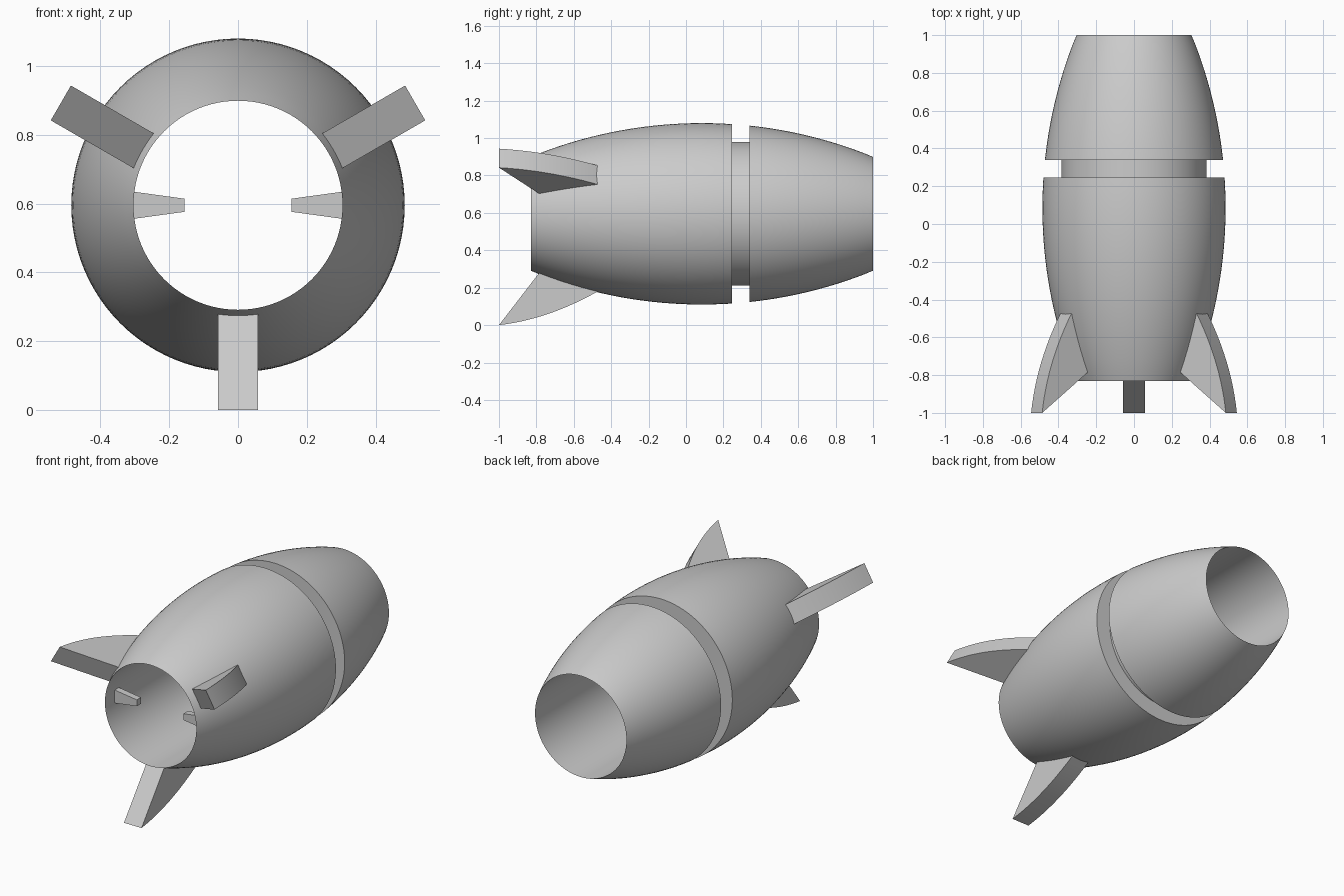
import bpy, bmesh
from math import sqrt, tau, radians
from mathutils import Matrix, Vector

cube = bpy.data.objects.get("Cube")
if cube:
    bpy.data.objects.remove(cube, do_unlink=True)

AXIS_Z = 0.595
FRONT, BACK, BORE = -0.83, 1.0, 0.304

grey = bpy.data.materials.new("plain grey")
grey.use_nodes = True
colour = (0.6, 0.6, 0.6, 1)
grey.diffuse_color = colour
grey.node_tree.nodes["Principled BSDF"].inputs["Base Color"].default_value = colour


def make_object(name, bm, smooth=False):
    bmesh.ops.recalc_face_normals(bm, faces=bm.faces[:])
    mesh = bpy.data.meshes.new(name)
    bm.to_mesh(mesh)
    bm.free()
    mesh.materials.append(grey)
    obj = bpy.data.objects.new(name, mesh)
    bpy.context.collection.objects.link(obj)
    if smooth:
        bpy.ops.object.select_all(action="DESELECT")
        obj.select_set(True)
        bpy.context.view_layer.objects.active = obj
        bpy.ops.object.shade_smooth_by_angle(angle=radians(30))
    return obj


def prism(outline, offset):
    """Solid made by extruding a flat outline along an offset."""
    bm = bmesh.new()
    face = bm.faces.new([bm.verts.new(p) for p in outline])
    moved = bmesh.ops.extrude_face_region(bm, geom=[face], use_keep_orig=True)["geom"]
    verts = [v for v in moved if isinstance(v, bmesh.types.BMVert)]
    bmesh.ops.translate(bm, verts=verts, vec=offset)
    return bm


def hull_radius(y):
    """Barrel-shaped arc, widest just behind the middle."""
    arc, mid = 2.415, (FRONT + BACK) / 2
    return 0.485 - arc + sqrt(arc * arc - (y - mid) ** 2)


def hull_arc(start, end, steps):
    ys = [start + (end - start) * i / steps for i in range(steps + 1)]
    return [(y, hull_radius(y)) for y in ys]


# Hollow body: curved skin, recessed band and straight bore turned around y
groove_start, groove_end, groove_radius = 0.245, 0.34, 0.384
profile = hull_arc(FRONT, groove_start, 20)
profile += [(groove_start, groove_radius), (groove_end, groove_radius)]
profile += hull_arc(groove_end, BACK, 14)
profile[0], profile[-1] = (FRONT, BORE), (BACK, BORE)

bm = bmesh.new()
ring = [bm.verts.new((r, y, AXIS_Z)) for y, r in profile]
edges = [bm.edges.new((a, b)) for a, b in zip(ring, ring[1:] + ring[:1])]
bmesh.ops.spin(bm, geom=ring + edges, cent=(0, 0, AXIS_Z), axis=(0, 1, 0),
               angle=tau, steps=96, use_merge=True)
bmesh.ops.remove_doubles(bm, verts=bm.verts[:], dist=0.0001)
make_object("hollow_body", bm, smooth=True)

# Three swept fins, each with a bowed outer edge
tip, root, inner = Vector((-1, 0.595)), Vector((-0.47, 0.414)), Vector((-0.785, 0.316))
fin_half = 0.0585
outer_edge = []
for i in range(13):
    t = i / 12
    point = tip.lerp(root, t)
    point.y += 0.03 * 4 * t * (1 - t)
    outer_edge.append(point)
fin_outline = [(-fin_half, p.x, -p.y) for p in outer_edge + [inner]]
for name, turn in (("bottom_fin", 0), ("left_fin", 120), ("right_fin", -120)):
    bm = prism(fin_outline, (2 * fin_half, 0, 0))
    place = Matrix.Translation((0, 0, AXIS_Z)) @ Matrix.Rotation(radians(-turn), 4, "Y")
    bmesh.ops.transform(bm, matrix=place, verts=bm.verts[:])
    make_object(name, bm, smooth=True)

# Two tapered tabs inside the front opening
for name, side in (("left_inner_tab", 1), ("right_inner_tab", -1)):
    outline = [(side * x, -0.74, AXIS_Z + z) for x, z in
               ((0.155, -0.019), (0.308, -0.04), (0.308, 0.04), (0.155, 0.019))]
    make_object(name, prism(outline, (0, 0.04, 0)))
